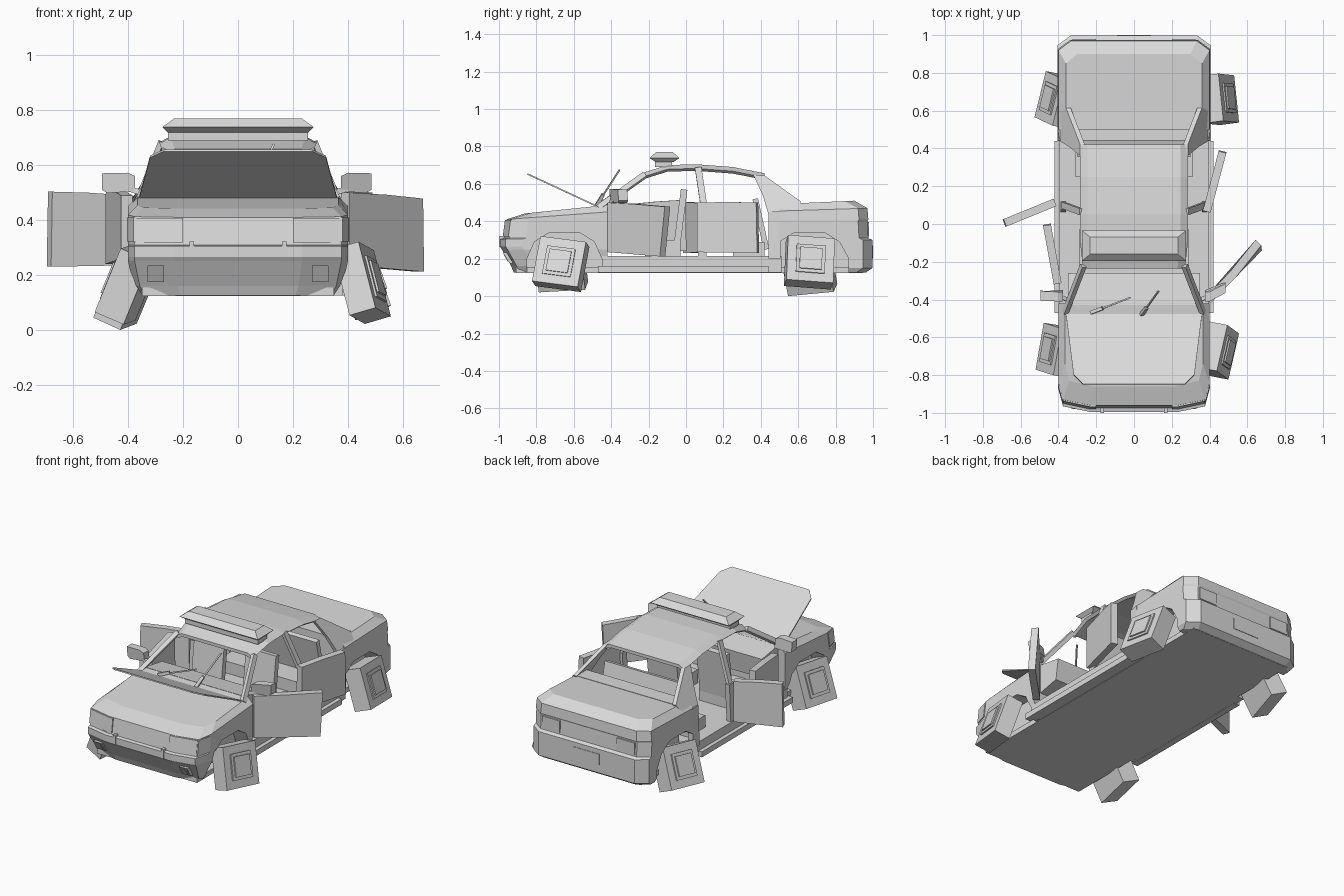
import bpy, bmesh, math
from mathutils import Vector, Euler

if "Cube" in bpy.data.objects:
    bpy.data.objects.remove(bpy.data.objects["Cube"])

paint = bpy.data.materials.new("plain_grey")
paint.diffuse_color = (0.7, 0.7, 0.7, 1)
paint.use_nodes = True
paint.node_tree.nodes["Principled BSDF"].inputs["Base Color"].default_value = paint.diffuse_color


def make(name, verts, faces):
    bm = bmesh.new()
    vs = [bm.verts.new(v) for v in verts]
    for f in faces:
        bm.faces.new([vs[i] for i in f])
    bmesh.ops.recalc_face_normals(bm, faces=bm.faces)
    me = bpy.data.meshes.new(name)
    bm.to_mesh(me)
    bm.free()
    me.materials.append(paint)
    ob = bpy.data.objects.new(name, me)
    bpy.context.collection.objects.link(ob)
    return ob


def loft(name, rings):
    n, m = len(rings[0]), len(rings)
    faces = [list(range(n)), [(m - 1) * n + i for i in range(n)]]
    for r in range(m - 1):
        for i in range(n):
            j = (i + 1) % n
            faces.append([r * n + i, r * n + j, (r + 1) * n + j, (r + 1) * n + i])
    return make(name, [p for r in rings for p in r], faces)


def slab(name, pts, offset):
    return loft(name, [pts, [tuple(Vector(p) + Vector(offset)) for p in pts]])


def box(name, x0, x1, y0, y1, z0, z1):
    return slab(name, [(x0, y0, z0), (x1, y0, z0), (x1, y1, z0), (x0, y1, z0)], (0, 0, z1 - z0))


def beam(name, a, b, w, d):
    # bar with a rectangular section between two points
    a, b = Vector(a), Vector(b)
    t = (b - a).normalized()
    u = t.cross(Vector((0, 1, 0)) if abs(t.y) < 0.8 else Vector((0, 0, 1))).normalized()
    v = t.cross(u)
    ring = lambda c: [c + u * w * i + v * d * j for i, j in ((-.5, -.5), (.5, -.5), (.5, .5), (-.5, .5))]
    return loft(name, [ring(a), ring(b)])


def mirror_ring(half):
    return half + [(-x, y, z) for x, y, z in reversed(half)]


def end_block(name, levels, yb, corner):
    # stack of plan outlines: (outer y, half width, z at outer end, z at cabin end)
    rings = []
    for yo, w, zo, zi in levels:
        d = 1 if yb > yo else -1
        half = []
        for f, dy in corner + [(1, abs(yb - yo))]:
            half.append((w * f, yo + d * dy, zo + (zi - zo) * dy / abs(yb - yo)))
        rings.append(mirror_ring(half))
    return loft(name, rings)


# front and rear body blocks
front = end_block("front_body", [
    (-.92, .36, .125, .125), (-.935, .38, .16, .16), (-.985, .40, .25, .25), (-.995, .40, .265, .265),
    (-.995, .40, .305, .305), (-.975, .40, .31, .31), (-.96, .40, .41, .45), (-.86, .365, .442, .487)],
    -.42, [(.58, 0), (.94, .03), (1, .12)])
rear = end_block("rear_body", [
    (.96, .39, .125, .125), (.997, .405, .15, .15), (.997, .405, .30, .30), (.975, .405, .31, .31),
    (.97, .405, .40, .40), (.975, .405, .41, .41), (.97, .40, .47, .455), (.90, .36, .51, .492)],
    .50, [(.83, 0), (1, .05), (1, .13)])

# wheel arches
for body, yc in ((front, -.65), (rear, .66)):
    for s in (-1, 1):
        w = .2 if yc < 0 else .21
        outline = [(-w, .05), (-w, .2), (-.16, .29), (-.08, .34), (.08, .34), (.16, .29), (w, .2), (w, .05)]
        cut = slab("arch_cutter", [(s * .3, yc + y, z) for y, z in outline], (s * .2, 0, 0))
        cut.hide_render = True
        cut.display_type = 'WIRE'
        mod = body.modifiers.new("arch", 'BOOLEAN')
        mod.operation, mod.object, mod.solver = 'DIFFERENCE', cut, 'EXACT'

# floor
box("underside", -.35, .35, -.91, .95, .124, .155)
box("floor", -.395, .395, -.45, .51, .126, .215)

# roof
rings = []
for y, w, z in ((-.235, .27, .658), (-.1, .285, .70), (.05, .285, .705), (.25, .285, .69), (.42, .285, .657)):
    rings.append(mirror_ring([(w - .04, y, z), (w, y, z - .022), (w - .015, y, z - .035), (w - .045, y, z - .02)]))
loft("roof", rings)

for s, side in ((-1, "left"), (1, "right")):
    # sills and pillars
    box("sill_" + side, s * .38, s * .42, -.47, .44, .125, .16)
    beam("windscreen_pillar_" + side, (s * .365, -.47, .47), (s * .268, -.22, .648), .025, .03)
    beam("middle_pillar_" + side, (s * .375, .1, .45), (s * .28, .065, .685), .02, .035)
    beam("door_post_" + side, (s * .375, .085, .2), (s * .375, .1, .455), .03, .045)
    slab("rear_pillar_" + side, [(s * .285, .36, .648), (s * .285, .42, .645), (s * .36, .615, .505),
         (s * .395, .60, .46), (s * .395, .44, .44), (s * .345, .41, .54)], (-s * .025, 0, 0))
    slab("quarter_panel_" + side, [(s * .404, .44, .2), (s * .404, .505, .2), (s * .404, .505, .455),
         (s * .395, .44, .45)], (-s * .035, 0, 0))
    # front seats
    box("front_seat_" + side, s * .07, s * .29, -.22, -.03, .2, .30)
    beam("front_backrest_" + side, (s * .18, -.055, .22), (s * .18, -.01, .57), .21, .035)
    # mirrors
    beam("mirror_stem_" + side, (s * .355, -.40, .50), (s * .40, -.38, .515), .02, .02)
    xo = s * (.485 if s > 0 else .495)
    slab("mirror_" + side, [(s * .375, -.40, .505), (s * .375, -.41, .56), (s * .40, -.41, .572),
         (xo, -.385 + s * .02, .57), (xo, -.38 + s * .02, .51), (xo - s * .02, -.385 + s * .02, .498)],
         (0, .05, 0))
    # headlights, bumper guards and fog lamps
    slab("headlight_" + side, [(s * .20, -.980, .318), (s * .232, -.980, .318), (s * .373, -.950, .318),
         (s * .373, -.938, .408), (s * .232, -.968, .408), (s * .20, -.968, .408)], (0, .012, 0))
    slab("side_lamp_" + side, [(s * .380, -.947, .322), (s * .403, -.865, .322), (s * .403, -.85, .41),
         (s * .380, -.934, .41)], (-s * .01, 0, 0))
    box("bumper_guard_" + side, s * .16, s * .177, -1.0, -.96, .262, .322)
    for r, dy in ((.03, 0), (.018, -.004)):
        slab("fog_lamp_" + side, [(s * .3 + a * r, -.961 - b * r * .6 + dy, .204 + b * r)
             for a, b in ((-1, -1), (1, -1), (1, 1), (-1, 1))], (0, .02, 0))
    # tail lamps
    box("tail_lamp_" + side, s * .20, s * .325, .95, .979, .32, .395)

# interior
slab("dashboard", [(-.35, -.43, .3), (-.35, -.28, .33), (-.35, -.26, .46), (-.35, -.43, .488)], (.70, 0, 0))
box("rear_bench", -.31, .31, .25, .42, .2, .29)
beam("rear_backrest", (0, .43, .25), (0, .37, .52), .6, .03)
box("parcel_shelf", -.345, .345, .50, .60, .47, .499)
box("number_plate", -.09, .09, .99, 1.0, .20, .27)

# raised bonnet panel
slab("raised_bonnet", mirror_ring([(.36, -.48, .478), (.32, -.80, .627), (.27, -.85, .65)]), (0, .003, .007))

# wipers
for name, a, b in (("left", (-.23, -.47, .487), (-.02, -.39, .545)), ("right", (.04, -.48, .482), (.13, -.355, .675))):
    a, b = Vector(a), Vector(b)
    beam("wiper_" + name, a, b, .008, .008)
    beam("wiper_arm_" + name, a, a.lerp(b, .3) + Vector((0, 0, .004)), .018, .018)

# roof light bar
box("light_bar_base", -.255, .255, -.165, -.075, .69, .725)
loft("light_bar", [[(-x, -.115 - y, z), (x, -.115 - y, z), (x, -.115 + y, z), (-x, -.115 + y, z)]
     for x, y, z in ((.255, .05, .718), (.275, .08, .738), (.232, .045, .77))])


# open doors: hinge and free end, bottom and top heights at each
def door(name, h, e, zh, ze, lean=0):
    d = Vector((e[0] - h[0], e[1] - h[1], 0)).normalized()
    off = Vector((-d.y, d.x, 0)) * (-.042 if h[0] < 0 else .042)
    zm = zh[1] * .5 + ze[1] * .5
    mid = ((h[0] + e[0]) / 2, (h[1] + e[1]) / 2)
    slab(name, [(*h, zh[0]), (*e, ze[0]), (e[0] - d.x * .005, e[1] - d.y * .005 + lean, ze[1]),
                (*mid, zm + .003), (*h, zh[1])], off)


door("front_door_right", (.405, -.42), (.677, -.14), (.235, .50), (.212, .478), .03)
door("front_door_left", (-.425, -.32), (-.482, -.005), (.26, .49), (.24, .515))
door("rear_door_left", (-.41, .095), (-.68, -.015), (.235, .49), (.23, .503))
door("rear_door_right", (.405, .06), (.49, .38), (.235, .50), (.23, .50))


# loose wheels with square hubs
def wheel(name, x, y, zmin, rx, ry, rz, t):
    s = 1 if x > 0 else -1
    rot = Euler((rx, ry, rz)).to_matrix()
    sq = ((-1, -1), (1, -1), (1, 1), (-1, 1))
    parts = [("tyre", -t / 2, t / 2, .126), ("hub_rim", t / 2, t / 2 + .008, .078), ("hub", t / 2, t / 2 + .016, .06)]
    made = []
    for part, x0, x1, r in parts:
        made.append([[rot @ Vector((s * q, a * r, b * r)) for a, b in sq] for q in (x0, x1)])
    low = min(p.z for ring in made[0] for p in ring)
    c = Vector((x, y, zmin - low))
    for (part, *_), rings in zip(parts, made):
        loft(name + "_" + part, [[p + c for p in ring] for ring in rings])


wheel("front_right_wheel", .45, -.67, .022, -.13, -.28, -.19, .10)
wheel("front_left_wheel", -.40, -.67, .02, .06, .40, -.15, .115)
wheel("rear_right_wheel", .45, .66, .035, -.08, -.33, .13, .11)
wheel("rear_left_wheel", -.40, .655, 0, .1, .42, -.2, .11)
